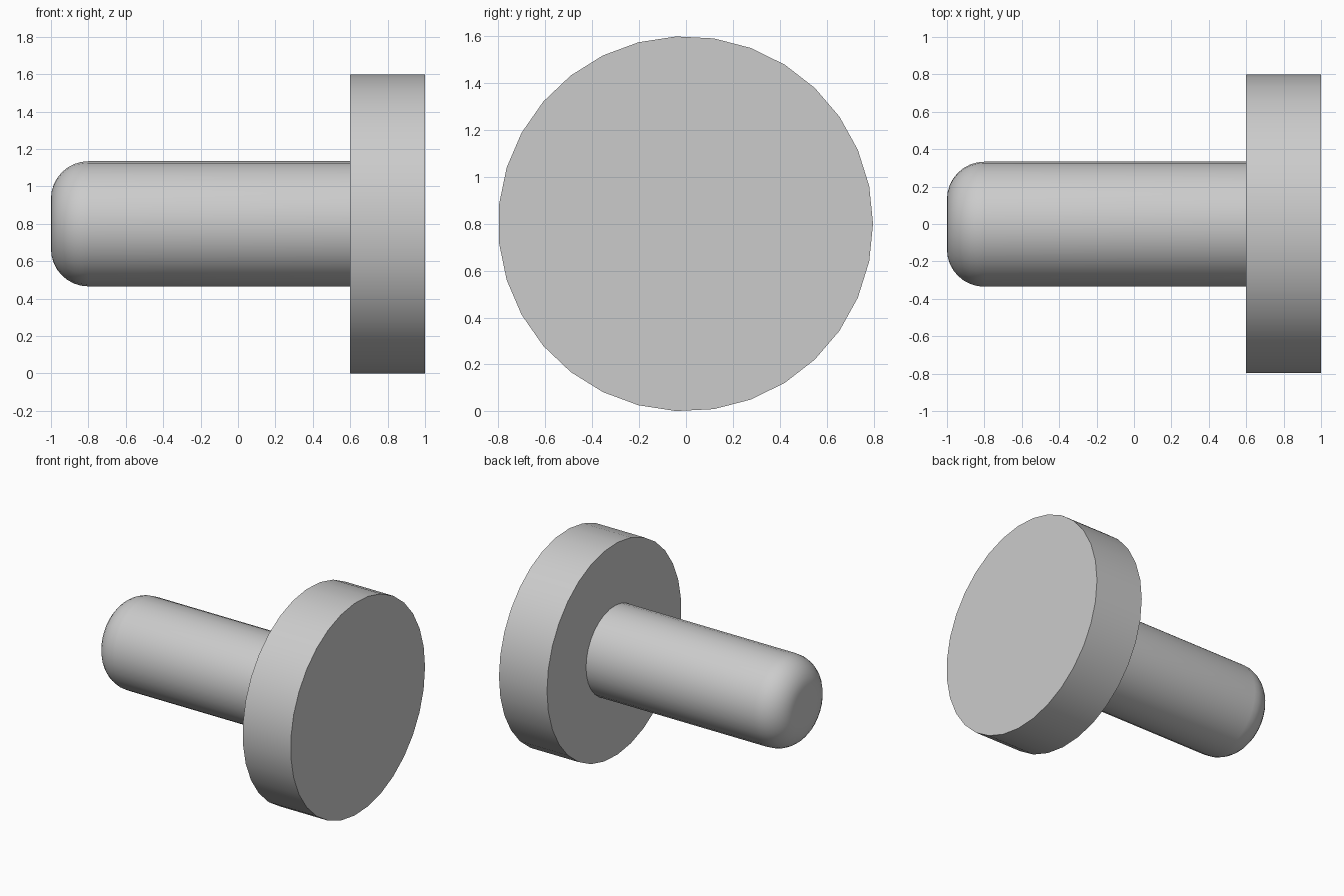
import bpy
import bmesh
from math import sin, cos, pi

cube = bpy.data.objects.get("Cube")
if cube:
    bpy.data.objects.remove(cube, do_unlink=True)

SIDES = 31
AXIS_Y, AXIS_Z = -0.002, 0.8

grey = bpy.data.materials.new("light grey")
grey.use_nodes = True
color = (0.6, 0.6, 0.6, 1)
grey.diffuse_color = color
grey.node_tree.nodes["Principled BSDF"].inputs["Base Color"].default_value = color


def turned(name, profile):
    """Turn a profile of (x, radius) points around the x axis and cap both ends."""
    bm = bmesh.new()
    rings = []
    for x, r in profile:
        angles = [2 * pi * i / SIDES for i in range(SIDES)]
        rings.append([bm.verts.new((x, r * cos(a), r * sin(a))) for a in angles])
    for a, b in zip(rings, rings[1:]):
        for i in range(SIDES):
            j = (i + 1) % SIDES
            bm.faces.new((a[i], a[j], b[j], b[i]))
    bm.faces.new(rings[0])
    bm.faces.new(rings[-1])
    bmesh.ops.recalc_face_normals(bm, faces=bm.faces)
    mesh = bpy.data.meshes.new(name)
    bm.to_mesh(mesh)
    bm.free()
    mesh.materials.append(grey)
    ob = bpy.data.objects.new(name, mesh)
    ob.location = (0, AXIS_Y, AXIS_Z)
    bpy.context.collection.objects.link(ob)
    bpy.ops.object.select_all(action="DESELECT")
    ob.select_set(True)
    bpy.context.view_layer.objects.active = ob
    bpy.ops.object.shade_smooth_by_angle(angle=pi / 6)


# Flat round head
turned("head", [(0.6, 0.8), (1, 0.8)])

# Shaft with a rounded tip, its root sunk slightly into the head
RADIUS, FILLET, STEPS = 0.335, 0.2, 8
tip = []
for k in range(STEPS + 1):
    t = pi / 2 * k / STEPS
    tip.append((-1 + FILLET * (1 - cos(t)), RADIUS - FILLET * (1 - sin(t))))
turned("shaft", tip + [(0.62, RADIUS)])
